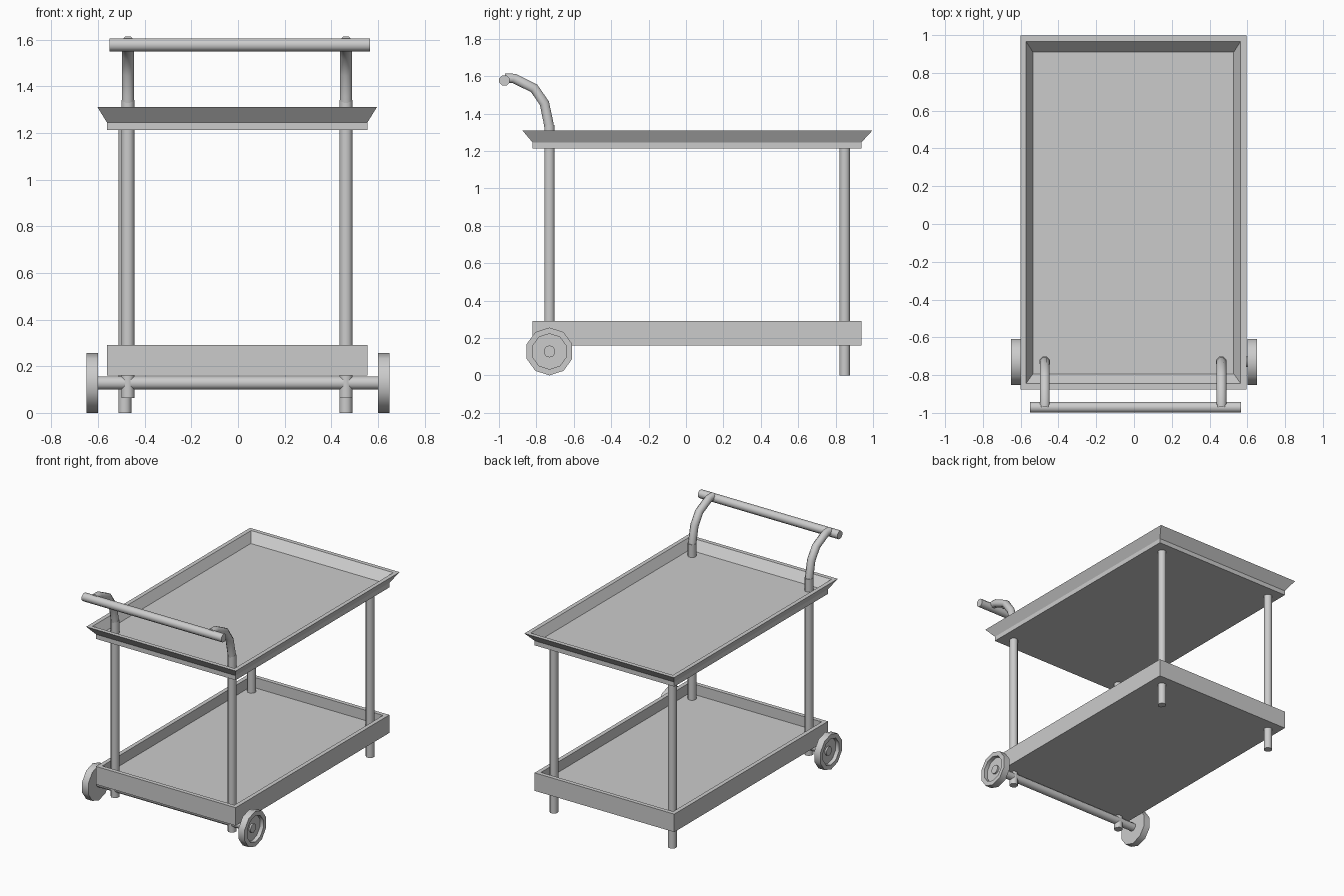
import bpy
import bmesh
from math import cos, sin, pi, radians
from mathutils import Vector

cube = bpy.data.objects.get("Cube")
if cube:
    bpy.data.objects.remove(cube, do_unlink=True)

# One plain grey for the whole trolley
grey = bpy.data.materials.new("light_grey")
grey.use_nodes = True
grey.diffuse_color = (0.6, 0.6, 0.6, 1)
grey.node_tree.nodes["Principled BSDF"].inputs["Base Color"].default_value = (0.6, 0.6, 0.6, 1)


def loft(name, rings, smooth=0):
    """Skin a stack of equal point rings and cap both ends."""
    bm = bmesh.new()
    loops = [[bm.verts.new(p) for p in ring] for ring in rings]
    n = len(loops[0])
    for a, b in zip(loops, loops[1:]):
        for i in range(n):
            j = (i + 1) % n
            bm.faces.new((a[i], a[j], b[j], b[i]))
    bm.faces.new(loops[0])
    bm.faces.new(loops[-1])
    bmesh.ops.recalc_face_normals(bm, faces=bm.faces)
    mesh = bpy.data.meshes.new(name)
    bm.to_mesh(mesh)
    bm.free()
    mesh.materials.append(grey)
    obj = bpy.data.objects.new(name, mesh)
    bpy.context.collection.objects.link(obj)
    if smooth:
        bpy.ops.object.select_all(action='DESELECT')
        obj.select_set(True)
        bpy.context.view_layer.objects.active = obj
        bpy.ops.object.shade_smooth_by_angle(angle=radians(smooth))
    return obj


def ring(centre, tangent, radius, sides):
    """Regular polygon around a centre, square to the tangent."""
    t = Vector(tangent).normalized()
    side = Vector((0, 1, 0)) if abs(t.x) > 0.9 else Vector((1, 0, 0))
    up = t.cross(side)
    angles = [2 * pi * (i + 0.5) / sides for i in range(sides)]
    return [Vector(centre) + radius * (cos(a) * side + sin(a) * up) for a in angles]


def tube(name, points, radius=0.03, sides=8):
    pts = [Vector(p) for p in points]
    last = len(pts) - 1
    rings = []
    for i, p in enumerate(pts):
        tangent = pts[min(i + 1, last)] - pts[max(i - 1, 0)]
        rings.append(ring(p, tangent, radius, sides))
    return loft(name, rings, 50)


def tray(name, levels):
    """Each level is (outward offset from the tray outline, height)."""
    rings = []
    for d, z in levels:
        x0, x1, y0, y1 = -0.562 - d, 0.555 + d, -0.82 - d, 0.937 + d
        rings.append([(x0, y0, z), (x1, y0, z), (x1, y1, z), (x0, y1, z)])
    return loft(name, rings)


# Trays: straight-walled lower one, flared upper one
tray("lower_tray", [(0, 0.16), (0, 0.29), (-0.03, 0.29), (-0.03, 0.215)])
tray("upper_tray", [(0, 1.212), (0, 1.245), (0.04, 1.245 + 0.065),
                    (0.01, 1.31), (-0.027, 1.248)])
# Longer flare at the two ends of the upper tray
top = bpy.data.objects["upper_tray"].data
for v in top.vertices:
    if v.co.z > 1.3:
        v.co.y += 0.02 if v.co.y > 0 else -0.015

# Legs: the front pair stops at the axle and carries the handle
FRONT_Y, BACK_Y, AXLE_Z = -0.73, 0.849, 0.128
for side, front_x, back_x in (("right", -0.472, -0.485), ("left", 0.463, 0.462)):
    tube(f"front_leg_{side}", [(front_x, FRONT_Y, 0.064), (front_x, FRONT_Y, 1.34)])
    tube(f"back_leg_{side}", [(back_x, BACK_Y, 0), (back_x, BACK_Y, 1.22)])
    path = [(-0.73, 1.32), (-0.737, 1.36), (-0.757, 1.455), (-0.812, 1.535),
            (-0.92, 1.588), (-0.968, 1.588)]
    tube(f"handle_arm_{side}", [(front_x, y, z) for y, z in path], 0.028)

# Handle bar and axle
tube("handle_bar", [(-0.551, -0.971, 1.577), (0.566, -0.971, 1.577)])
tube("axle", [(-0.61, FRONT_Y, AXLE_Z), (0.61, FRONT_Y, AXLE_Z)])

# Wheels: flat inside, dished outside with a small hub
for side, s in (("right", -1), ("left", 1)):
    profile = [(0.601, 0.128), (0.65, 0.128), (0.65, 0.095), (0.622, 0.095),
               (0.622, 0.032), (0.634, 0.032)]
    loft(f"wheel_{side}",
         [ring((s * x, FRONT_Y, AXLE_Z), (1, 0, 0), r, 10) for x, r in profile], 40)
